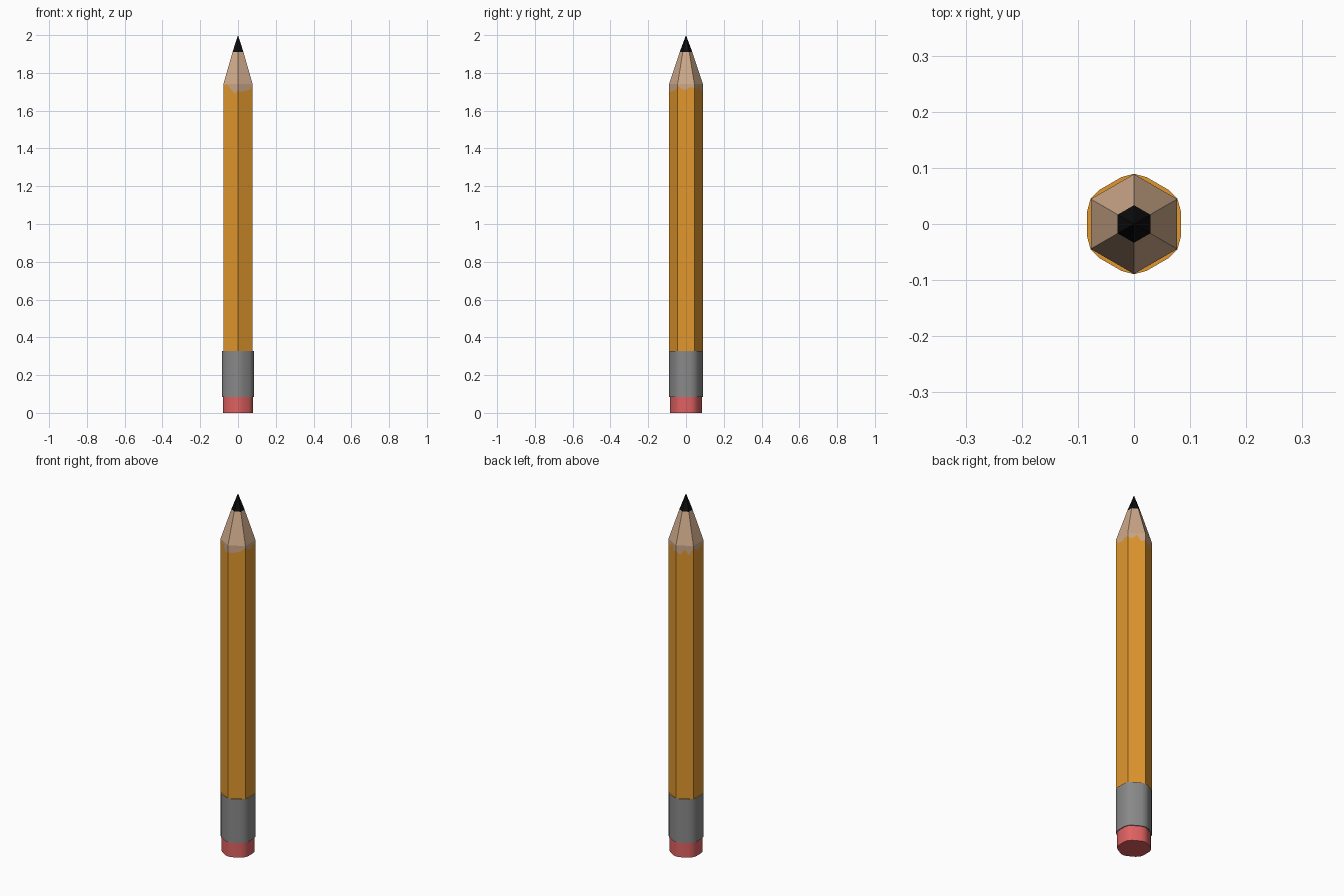
import bpy, bmesh, math

if "Cube" in bpy.data.objects:
    bpy.data.objects.remove(bpy.data.objects["Cube"])

STEPS = 24  # points around; four per side of the hexagon


def material(name, rgb):
    m = bpy.data.materials.new(name)
    m.diffuse_color = (*rgb, 1)
    m.use_nodes = True
    m.node_tree.nodes["Principled BSDF"].inputs["Base Color"].default_value = m.diffuse_color
    return m


YELLOW = material("yellow paint", (0.75, 0.31, 0.027))
WOOD = material("bare wood", (0.62, 0.40, 0.255))
BLACK = material("graphite", (0.004, 0.004, 0.004))
GREY = material("grey metal", (0.25, 0.25, 0.25))
PINK = material("pink rubber", (0.74, 0.12, 0.12))


def hexagon(r):
    """Points along a hexagon that has a corner on the front."""
    pts = []
    for i in range(STEPS):
        side, t = i // 4, (i % 4) / 4
        a, b = (math.radians(-90 + 60 * k) for k in (side, side + 1))
        pts.append((r * (math.cos(a) * (1 - t) + math.cos(b) * t),
                    r * (math.sin(a) * (1 - t) + math.sin(b) * t)))
    return pts


def rounded(scale):
    """Softened hexagon for the metal band and the rubber."""
    radii = (0.0895, 0.0865, 0.0835, 0.0865)
    return [(scale * radii[i % 4] * math.cos(math.radians(15 * i - 90)),
             scale * radii[i % 4] * math.sin(math.radians(15 * i - 90)))
            for i in range(STEPS)]


def loft(name, rings, bands, mats, top=0, apex=None):
    """Join rings of (outline, heights); bands give the material per level."""
    bm = bmesh.new()
    loops = []
    for outline, z in rings:
        zs = z if isinstance(z, list) else [z] * STEPS
        loops.append([bm.verts.new((x, y, h)) for (x, y), h in zip(outline, zs)])
    for lo, hi, mi in zip(loops, loops[1:], bands):
        for i in range(STEPS):
            j = (i + 1) % STEPS
            bm.faces.new((lo[i], lo[j], hi[j], hi[i])).material_index = mi
    bm.faces.new(loops[0][::-1])
    if apex is None:
        bm.faces.new(loops[-1]).material_index = top
    else:
        tip = bm.verts.new((0, 0, apex))
        for i in range(STEPS):
            f = bm.faces.new((loops[-1][i], loops[-1][(i + 1) % STEPS], tip))
            f.material_index = top
    me = bpy.data.meshes.new(name)
    bm.to_mesh(me)
    bm.free()
    for m in mats:
        me.materials.append(m)
    ob = bpy.data.objects.new(name, me)
    bpy.context.collection.objects.link(ob)
    return ob


def smooth(ob):
    bpy.ops.object.select_all(action='DESELECT')
    ob.select_set(True)
    bpy.context.view_layer.objects.active = ob
    bpy.ops.object.shade_smooth_by_angle(angle=math.radians(30))


# Jagged edge where the paint was cut away, just below the sharpened shoulder
paint_edge = [1.705, 1.70, 1.705, 1.71,
              1.733, 1.715, 1.71, 1.725,
              1.72, 1.71, 1.735, 1.70,
              1.71, 1.69, 1.72, 1.69,
              1.73, 1.71, 1.705, 1.72,
              1.735, 1.738, 1.715, 1.69]

# Painted shaft, wooden cone and graphite point
loft("shaft_and_point",
     [(hexagon(0.089), 0.30), (hexagon(0.089), paint_edge),
      (hexagon(0.089), 1.742), (hexagon(0.0335), 1.91)],
     [0, 1, 1], [YELLOW, WOOD, BLACK], top=2, apex=2.0)

# Metal band, with a painted rim on top
smooth(loft("metal_band", [(rounded(1), 0.083), (rounded(1), 0.328)],
            [0], [GREY, YELLOW], top=1))

# Rubber end
smooth(loft("eraser", [(rounded(0.945), 0.0), (rounded(0.945), 0.10)],
            [0], [PINK]))
